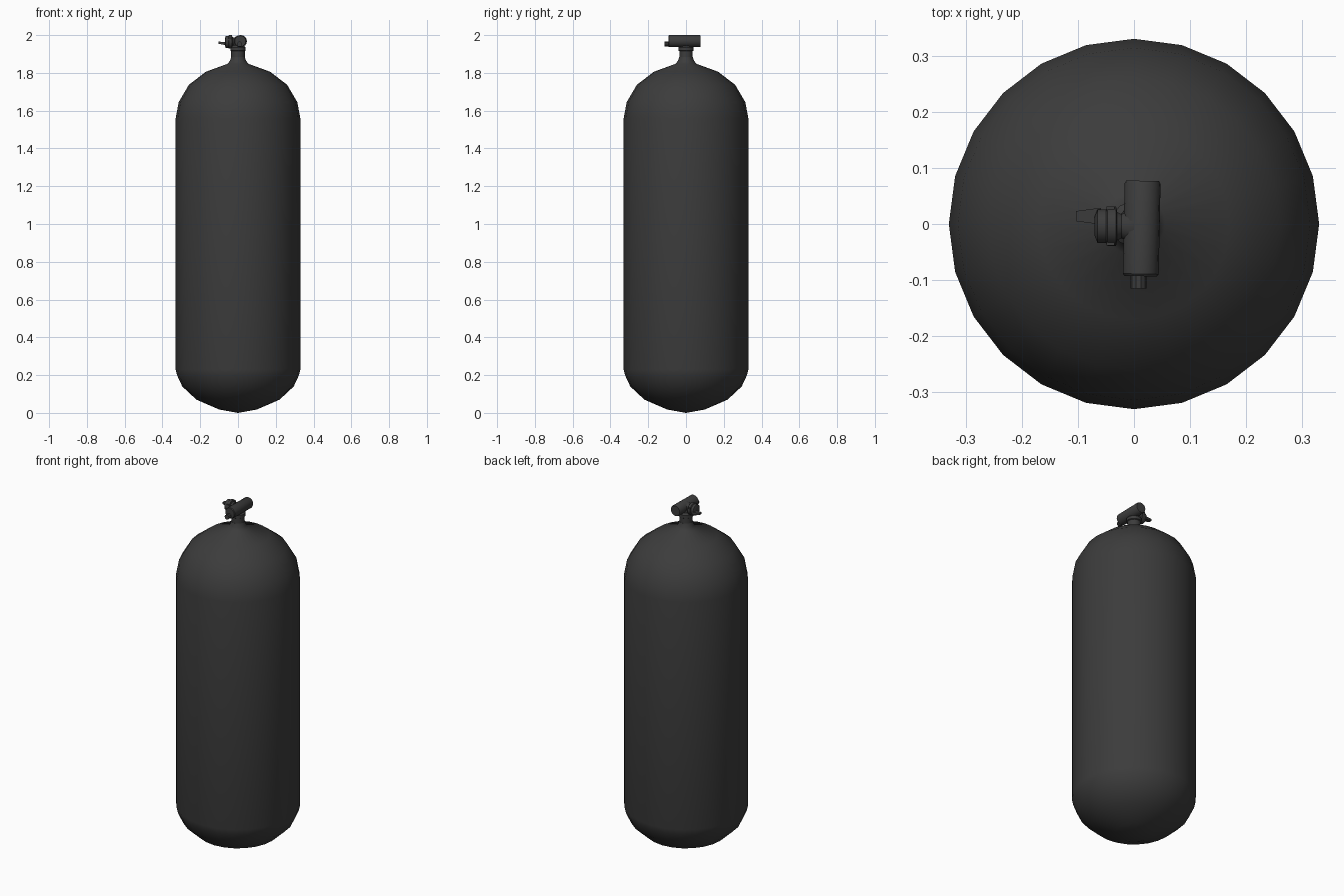
import bpy, bmesh, math
from mathutils import Vector

if "Cube" in bpy.data.objects:
    bpy.data.objects.remove(bpy.data.objects["Cube"])

dark = bpy.data.materials.new("dark_steel")
dark.diffuse_color = (0.045, 0.045, 0.045, 1)
dark.use_nodes = True
dark.node_tree.nodes["Principled BSDF"].inputs["Base Color"].default_value = dark.diffuse_color


def finish(name, bm, angle=35):
    bmesh.ops.recalc_face_normals(bm, faces=bm.faces)
    mesh = bpy.data.meshes.new(name)
    bm.to_mesh(mesh)
    bm.free()
    ob = bpy.data.objects.new(name, mesh)
    bpy.context.collection.objects.link(ob)
    mesh.materials.append(dark)
    bpy.ops.object.select_all(action='DESELECT')
    ob.select_set(True)
    bpy.context.view_layer.objects.active = ob
    bpy.ops.object.shade_smooth_by_angle(angle=math.radians(angle))
    return ob


def lathe(name, profile, origin=(0, 0, 0), axis=(0, 0, 1), sides=12, angle=35):
    """Revolve (radius, distance) pairs about an axis; radius 0 makes a pole."""
    bm = bmesh.new()
    rot = Vector((0, 0, 1)).rotation_difference(Vector(axis))
    rings = []
    for r, d in profile:
        n = sides if r > 0 else 1
        ring = []
        for i in range(n):
            a = math.tau * i / sides
            p = Vector((r * math.cos(a), r * math.sin(a), d))
            ring.append(bm.verts.new(rot @ p + Vector(origin)))
        rings.append(ring)
    for a, b in zip(rings, rings[1:]):
        for i in range(sides):
            j = (i + 1) % sides
            quad = [a[i % len(a)], a[j % len(a)], b[j % len(b)], b[i % len(b)]]
            bm.faces.new(list(dict.fromkeys(quad)))
    for ring in (rings[0], rings[-1]):
        if len(ring) > 1:
            bm.faces.new(ring)
    return finish(name, bm, angle)


# Tank shell with rounded base, domed shoulder and flared neck
lathe("tank_body", [
    (0, 0.0), (0.10, 0.018), (0.22, 0.07), (0.295, 0.14), (0.323, 0.2),
    (0.33, 0.23), (0.33, 1.56), (0.314, 1.645), (0.26, 1.737),
    (0.17, 1.806), (0.055, 1.848), (0.042, 1.865), (0.036, 1.885)],
    sides=24, angle=50)

# Threaded neck and collar
lathe("neck_collar", [(0.036, 1.86), (0.036, 1.915), (0.041, 1.918),
                      (0.041, 1.935), (0.03, 1.945), (0.03, 1.96)], sides=14)

# Horizontal valve barrel, running front to back
lathe("valve_barrel", [(0.029, 0), (0.032, 0.004), (0.032, 0.165), (0.029, 0.17)],
      origin=(0.012, -0.093, 1.968), axis=(0.02, 1, 0), sides=16)

# Small outlet stub at the front of the barrel
lathe("outlet_stub", [(0.014, 0), (0.014, 0.03)],
      origin=(0.008, -0.115, 1.952), axis=(0, 1, 0), sides=10)

# Side branch flaring into the knob
lathe("side_branch", [(0.034, 0), (0.022, 0.022), (0.026, 0.03), (0.036, 0.032),
                      (0.036, 0.047), (0.031, 0.050), (0.031, 0.065), (0.018, 0.07)],
      origin=(0.0, -0.004, 1.964), axis=(-1, 0, 0), sides=14)

# Three grip ridges round the knob
for i in range(3):
    a = math.tau * i / 3 + 0.5
    bm = bmesh.new()
    bmesh.ops.create_cube(bm, size=1)
    for v in bm.verts:
        v.co = Vector((v.co.x * 0.014 - 0.042,
                       v.co.y * 0.012 - 0.004 + 0.033 * math.cos(a),
                       v.co.z * 0.012 + 1.964 + 0.028 * math.sin(a)))
    finish(f"knob_ridge_{i + 1}", bm)

# Tapered lever pointing out to the side
bm = bmesh.new()
bmesh.ops.create_cube(bm, size=1)
for v in bm.verts:
    k = 0.6 if v.co.x < 0 else 1
    shift = 0.006 if v.co.x < 0 else 0
    v.co = Vector((v.co.x * 0.045 - 0.081, v.co.y * 0.03 * k + 0.014,
                   v.co.z * 0.018 * k + 1.954 + shift))
finish("valve_lever", bm)
